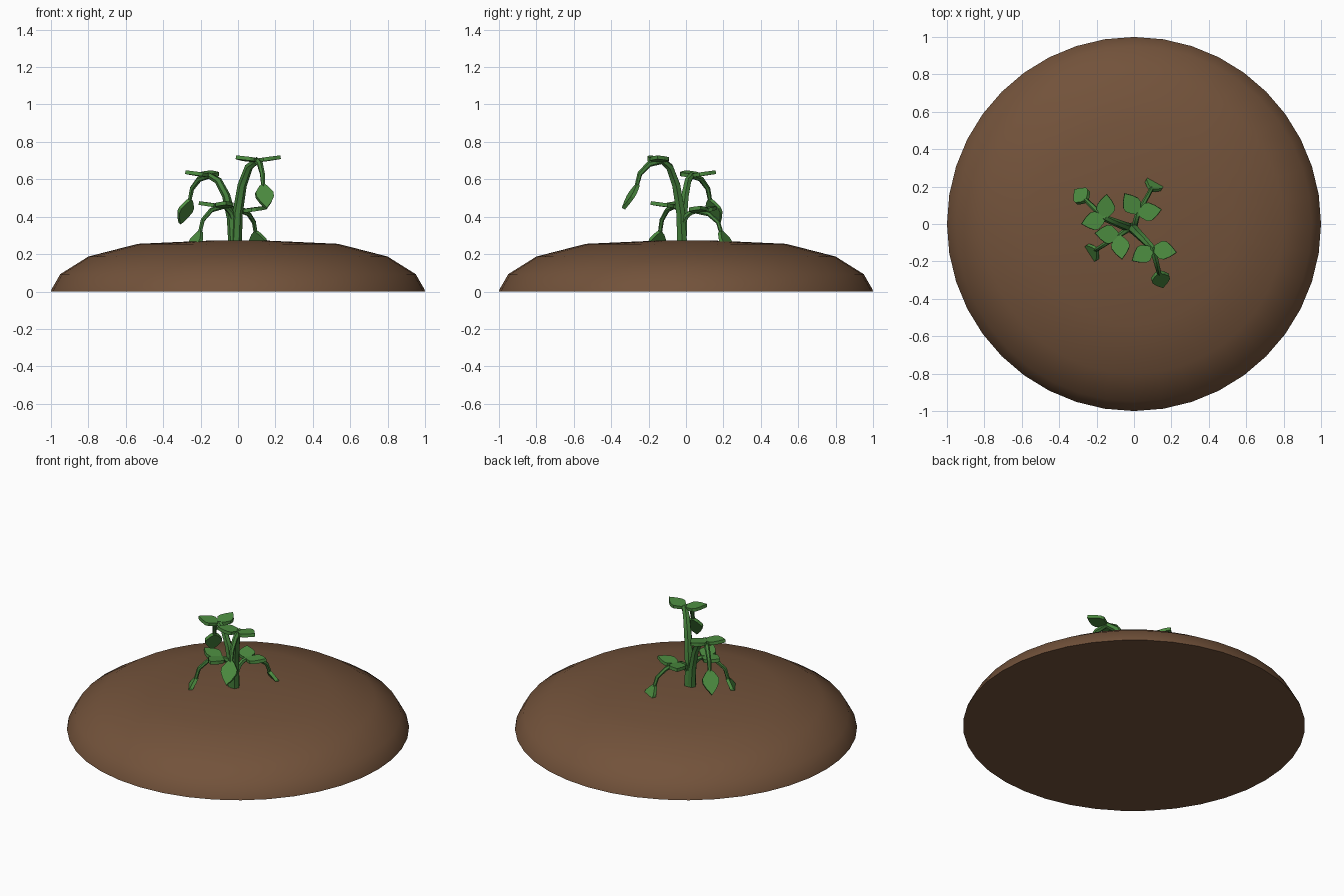
import bpy, bmesh, math
from mathutils import Vector

cube = bpy.data.objects.get("Cube")
if cube:
    bpy.data.objects.remove(cube, do_unlink=True)


def material(name, rgb):
    mat = bpy.data.materials.new(name)
    mat.use_nodes = True
    mat.diffuse_color = (*rgb, 1)
    mat.node_tree.nodes["Principled BSDF"].inputs["Base Color"].default_value = (*rgb, 1)
    return mat


soil = material("soil brown", (0.17, 0.085, 0.043))
leaf_green = material("leaf green", (0.075, 0.27, 0.053))
stem_green = material("stem green", (0.06, 0.22, 0.045))


def loft(name, rings, mat, smooth_angle=None):
    """Bridge equal rings of points, cap both ends and make an object."""
    bm = bmesh.new()
    loops = [[bm.verts.new(point) for point in ring] for ring in rings]
    count = len(loops[0])
    for lower, upper in zip(loops, loops[1:]):
        for i in range(count):
            j = (i + 1) % count
            bm.faces.new((lower[i], lower[j], upper[j], upper[i]))
    bm.faces.new(loops[0])
    bm.faces.new(loops[-1])
    bmesh.ops.recalc_face_normals(bm, faces=bm.faces)
    mesh = bpy.data.meshes.new(name)
    bm.to_mesh(mesh)
    bm.free()
    mesh.materials.append(mat)
    ob = bpy.data.objects.new(name, mesh)
    bpy.context.collection.objects.link(ob)
    if smooth_angle:
        bpy.ops.object.select_all(action='DESELECT')
        bpy.context.view_layer.objects.active = ob
        ob.select_set(True)
        bpy.ops.object.shade_smooth_by_angle(angle=math.radians(smooth_angle))


def circle(sides):
    angles = [i * math.tau / sides for i in range(sides)]
    return [(math.cos(angle), math.sin(angle)) for angle in angles]


def arch(base, crown, end, rise_steps=4, droop_steps=3):
    """Two quarter ellipses: straight up from the base, level at the crown, down to the end."""
    path = []
    for k in range(rise_steps):
        angle = k / rise_steps * math.pi / 2
        point = base.lerp(crown, 1 - math.cos(angle))
        point.z = base.z + (crown.z - base.z) * math.sin(angle)
        path.append(point)
    for k in range(droop_steps + 1):
        angle = k / droop_steps * math.pi / 2
        point = crown.lerp(end, math.sin(angle))
        point.z = end.z + (crown.z - end.z) * math.cos(angle)
        path.append(point)
    return path


def stem(name, path, thick_radius, thin_radius=0.011):
    last = len(path) - 1
    side = Vector((1, 0, 0))
    rings = []
    for k, point in enumerate(path):
        tangent = (path[min(k + 1, last)] - path[max(k - 1, 0)]).normalized()
        side = (side - tangent * side.dot(tangent)).normalized()
        other = tangent.cross(side)
        radius = thick_radius + (thin_radius - thick_radius) * k / last
        rings.append([point + radius * (side * c + other * s) for c, s in circle(6)])
    loft(name, rings, stem_green, 35)


def leaf(name, base, along, width=0.1, thickness=0.02):
    across = along.cross(Vector((0, 0, 1))).normalized()
    up = across.cross(along).normalized()
    half = [(0, 0.12), (0.12, 0.5), (0.35, 0.97), (0.52, 0.97), (0.75, 0.6)]
    outline = half + [(1, 0)] + [(u, -v) for u, v in reversed(half)]
    loft(name, [[base + along * u + across * (v * width / 2) + up * height for u, v in outline]
                for height in (-thickness / 2, thickness / 2)], leaf_green)


def sprout(name, base, crown, end, radius, leaf_angles):
    base, crown, end = Vector(base), Vector(crown), Vector(end)
    stem(name + "_stem", arch(base, crown, end), radius)
    # pair of nearly level leaves at the crown
    for label, degrees in zip(("first", "second"), leaf_angles):
        angle = math.radians(degrees)
        direction = Vector((math.cos(angle), math.sin(angle), 0.14))
        leaf(f"{name}_{label}_crown_leaf", crown, direction * 0.13)
    # leaf hanging on from the drooping end
    outward = end - crown
    outward.z = 0
    hang = outward.normalized() * 0.08 - Vector((0, 0, 0.13))
    leaf(name + "_hanging_leaf", end - hang * 0.1, hang)


# Low mound of soil
profile = [(1, 0), (0.995, 0.015), (0.95, 0.093), (0.8, 0.187), (0.535, 0.255), (0.16, 0.272)]
loft("soil_mound", [[(r * c, r * s, z) for c, s in circle(40)] for r, z in profile], soil, 50)

# Four drooping sprouts: base, crown, end, base radius, crown leaf directions
sprout("tall_sprout", (-.01, -.02, .25), (.1, -.13, .7), (.135, -.265, .56), .03, (211, 350))
sprout("second_sprout", (-.025, -.02, .25), (-.155, .03, .62), (-.26, .13, .48), .027, (193, 86))
sprout("front_low_sprout", (-.02, -.02, .34), (-.08, -.06, .455), (-.205, -.14, .31), .018, (277, 175))
sprout("back_low_sprout", (0, -.02, .34), (.02, .055, .43), (.095, .19, .31), .018, (123, 10))
